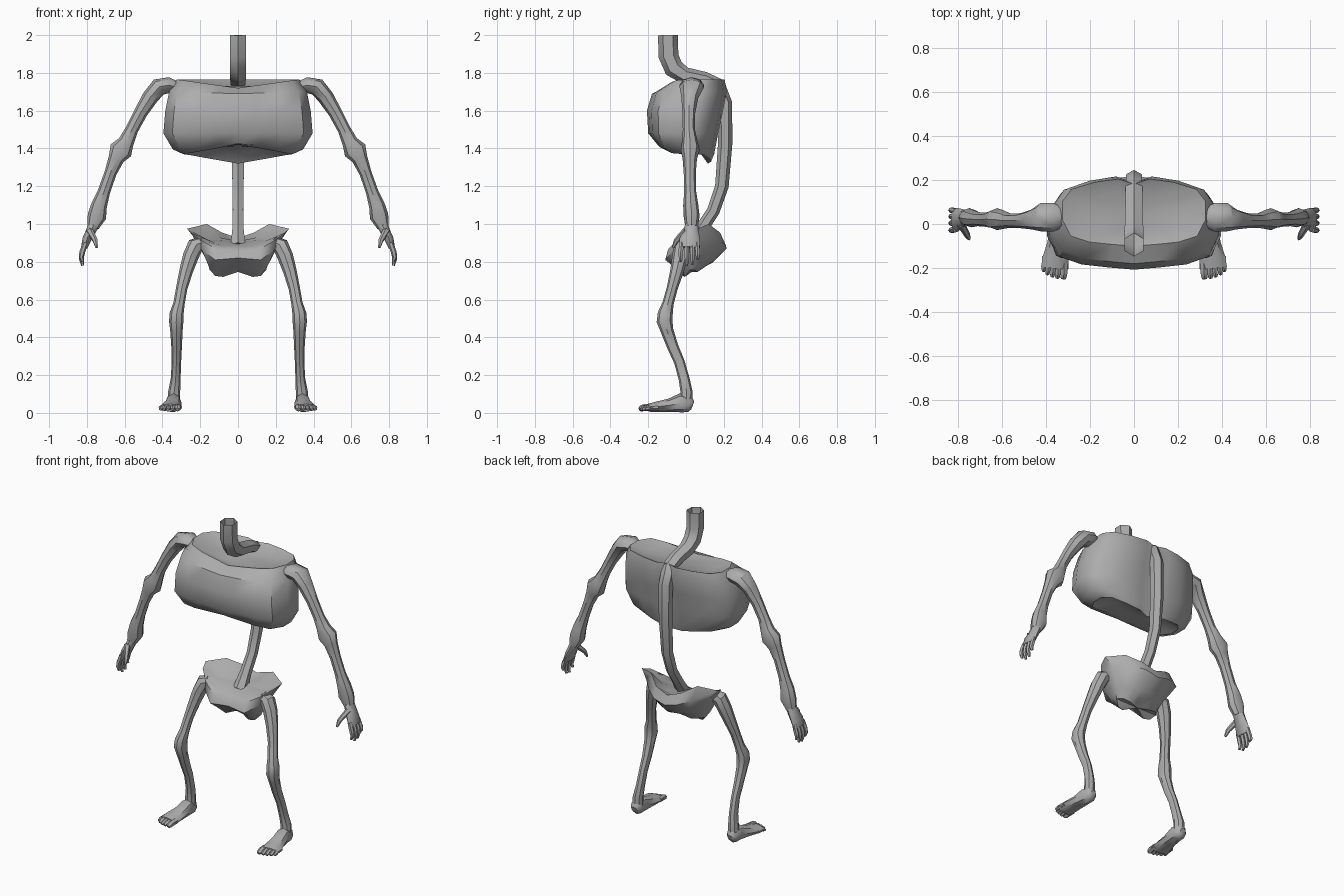
import bpy, bmesh, math
from mathutils import Vector

bone = bpy.data.materials.new("bone_grey")
bone.diffuse_color = (0.42, 0.42, 0.42, 1)


def loft(name, rings, cap_start=True, cap_end=True, mirror=False, angle=42):
    """Skin closed rings of points in order, closing the ends with fans."""
    bm = bmesh.new()
    loops = [[bm.verts.new(p) for p in ring] for ring in rings]
    n = len(loops[0])
    for a, b in zip(loops, loops[1:]):
        for i in range(n):
            j = (i + 1) % n
            bm.faces.new((a[i], a[j], b[j], b[i]))
    for loop, use in ((loops[0], cap_start), (loops[-1], cap_end)):
        if use:
            mid = bm.verts.new(sum((v.co for v in loop), Vector()) / n)
            for i in range(n):
                bm.faces.new((loop[i], loop[(i + 1) % n], mid))
    bmesh.ops.recalc_face_normals(bm, faces=bm.faces[:])
    me = bpy.data.meshes.new(name)
    bm.to_mesh(me)
    bm.free()
    me.materials.append(bone)
    ob = bpy.data.objects.new(name, me)
    bpy.context.collection.objects.link(ob)
    if mirror:
        ob.modifiers.new("mirror", 'MIRROR').use_mirror_merge = False
    bpy.ops.object.select_all(action='DESELECT')
    ob.select_set(True)
    bpy.context.view_layer.objects.active = ob
    bpy.ops.object.shade_smooth_by_angle(angle=math.radians(angle))
    return ob


def tube(name, path, ref=(0, 1, 0), sides=8, **kw):
    """Path entries: x, y, z, half width across ref, half width along ref."""
    pts = [Vector(p[:3]) for p in path]
    rings = []
    for i, p in enumerate(path):
        t = (pts[min(i + 1, len(pts) - 1)] - pts[max(i - 1, 0)]).normalized()
        v = Vector(ref)
        v = (v - t * v.dot(t)).normalized()
        u = t.cross(v)
        rings.append([pts[i] + u * p[3] * math.cos(k * math.tau / sides)
                      + v * p[4] * math.sin(k * math.tau / sides)
                      for k in range(sides)])
    return loft(name, rings, **kw)


def symmetric(half):
    """Complete a half ring that runs from front centre to back centre."""
    return half + [(-x, y, z) for x, y, z in half[-2:0:-1]]


# Spine and open neck
tube("spine", [
    (0, -0.095, 2.0, .053, .05), (0, -0.093, 1.89, .053, .05),
    (0, -0.065, 1.825, .053, .05), (0, -0.005, 1.785, .045, .048),
    (0, 0.10, 1.765, .04, .045), (0, 0.17, 1.735, .04, .043),
    (0, 0.205, 1.64, .04, .042), (0, 0.207, 1.42, .038, .04),
    (0, 0.19, 1.2, .036, .034), (0, 0.145, 1.07, .034, .032),
    (0, 0.08, 0.97, .034, .034), (0, 0.02, 0.88, .04, .045)],
    ref=(1, 0, 0), sides=6, cap_start=False)

# Ribcage: one half outline scaled for each level
outline = [(0, -1), (.3, -.95), (.62, -.88), (.88, -.7), (1, -.2),
           (1, .35), (.87, .72), (.55, .93), (.22, 1.03), (0, .88)]
# z, half width, front y, back y, centre lift at front, centre lift at back
levels = [(1.41, .19, -.05, .08, .02, -.03), (1.37, .29, -.11, .13, .05, -.05),
          (1.395, .345, -.155, .145, .03, -.03), (1.48, .395, -.2, .165, 0, 0),
          (1.60, .385, -.207, .19, 0, 0), (1.70, .365, -.18, .21, -.01, 0),
          (1.765, .325, -.10, .20, -.045, .0), (1.735, .23, -.04, .14, -.03, .0)]
rings = []
for z, w, yf, yb, lf, lb in levels:
    c, h = (yf + yb) / 2, (yb - yf) / 2
    rings.append(symmetric([(fx * w, c + fy * h,
                             z + (lf if fy < 0 else lb) * (1 - fx) * min(1, abs(fy) * 1.2))
                            for fx, fy in outline]))
loft("ribcage", rings, angle=38)

# Pelvis: shallow bowl with flared wings
rim = [(0, -.075, .865), (.11, -.095, .865), (.19, -.055, .91), (.25, .0, .955),
       (.27, .06, .975), (.165, .12, 1.0), (.085, .18, .955), (0, .19, .925)]
waist = [(0, -.10, .82), (.12, -.11, .81), (.19, -.065, .86), (.225, .01, .91),
         (.225, .08, .92), (.15, .165, .915), (.08, .21, .89), (0, .215, .87)]
lower = [(0, -.055, .785), (.11, -.06, .77), (.155, -.02, .775), (.16, .03, .80),
         (.145, .08, .81), (.10, .12, .81), (.05, .14, .80), (0, .14, .795)]
base = [(0, .0, .767), (.08, -.01, .72), (.12, .0, .725), (.15, .02, .757),
        (.12, .05, .755), (.08, .06, .745), (.04, .065, .755), (0, .065, .765)]
dish = [(x * .62, .03 + (y - .03) * .65, .895 + (z - .9) * .35) for x, y, z in rim]
loft("pelvis", [symmetric(r) for r in (base, lower, waist, rim, dish)], angle=50)

# Arms from shoulder to wrist
tube("arms", [
    (.325, .03, 1.725, .03, .045), (.365, .03, 1.735, .042, .065),
    (.42, .03, 1.725, .047, .065), (.465, .02, 1.67, .043, .045),
    (.515, .015, 1.59, .036, .034), (.562, .015, 1.50, .034, .032),
    (.592, .02, 1.435, .042, .042), (.62, .022, 1.39, .062, .05),
    (.645, .02, 1.345, .042, .038), (.675, .02, 1.27, .032, .032),
    (.71, .022, 1.17, .033, .032), (.735, .025, 1.10, .042, .04),
    (.747, .03, 1.04, .05, .042), (.768, .03, .985, .032, .034)], mirror=True)

# Hands: flat palm, four fingers and a thumb
tube("palms", [
    (.762, .03, 1.0, .03, .034), (.78, .027, .96, .026, .042),
    (.80, .02, .92, .024, .054), (.814, .018, .875, .017, .055)], mirror=True)
for i, (y, tip) in enumerate([(-.028, .80), (.004, .78), (.034, .785), (.062, .815)]):
    tube(f"finger_{i + 1}", [
        (.808, y * .9 + .002, .90, .014, .014), (.825, y, .85, .015, .014),
        (.83, y, (tip + .85) / 2, .013, .012), (.822, y, tip, .008, .008)],
        sides=6, mirror=True)
tube("thumbs", [(.785, .0, .965, .018, .02), (.768, -.03, .935, .016, .016),
                (.755, -.052, .91, .014, .014), (.748, -.068, .875, .007, .007)],
     ref=(1, 0, 0), sides=6, mirror=True)

# Legs from hip to ankle
tube("legs", [
    (.19, -.01, .90, .035, .035), (.225, -.02, .885, .045, .045),
    (.25, -.03, .83, .042, .043), (.275, -.048, .75, .036, .036),
    (.298, -.073, .66, .03, .029), (.312, -.095, .58, .03, .03),
    (.325, -.11, .525, .037, .04), (.327, -.114, .485, .038, .042),
    (.326, -.10, .435, .033, .034), (.325, -.07, .35, .028, .03),
    (.326, -.035, .27, .025, .028), (.33, -.01, .18, .026, .029),
    (.338, .003, .11, .032, .032), (.34, .0, .05, .034, .034)], mirror=True)

# Feet: flat soles widening to the toes
tube("feet", [
    (.34, .036, .04, .022, .02), (.34, .02, .046, .043, .037),
    (.341, -.03, .053, .05, .042), (.347, -.09, .04, .035, .047),
    (.355, -.15, .033, .028, .058), (.36, -.20, .027, .021, .062)],
    ref=(1, 0, 0), mirror=True)
for i, (x, end, r) in enumerate([(.318, -.248, .018), (.345, -.246, .014), (.368, -.24, .013),
                                 (.39, -.23, .013), (.408, -.215, .012)]):
    tube(f"toe_{i + 1}", [
        (x - .002, end + .07, .03, r, r), (x, end + .025, .028, r, r),
        (x + .002, end + .008, .022, r * .9, r * .9), (x + .003, end, .018, r * .5, r * .6)],
        ref=(1, 0, 0), sides=6, mirror=True)
